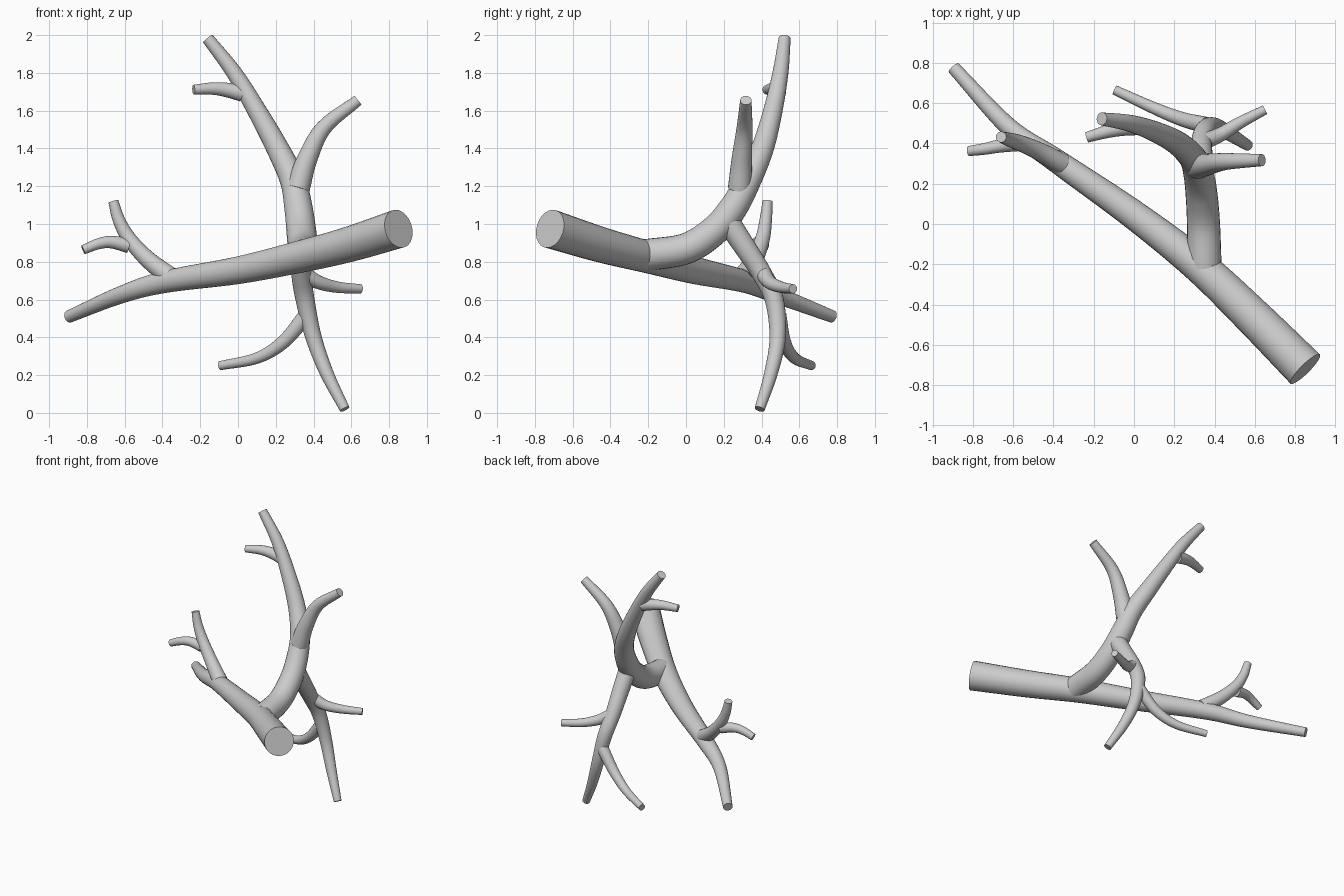
import bpy, bmesh, math
from mathutils import Vector

SIDES = 24
STEPS = 8


def spline(pts):
    """Catmull-Rom through (x, y, z, radius) points."""
    p = [Vector(q) for q in pts]
    p = [2 * p[0] - p[1]] + p + [2 * p[-1] - p[-2]]
    out = []
    for i in range(1, len(p) - 2):
        a, b, c, d = p[i - 1:i + 3]
        for s in range(STEPS):
            t = s / STEPS
            out.append(0.5 * (2 * b + (c - a) * t + (2 * a - 5 * b + 4 * c - d) * t**2
                              + (3 * b - a - 3 * c + d) * t**3))
    return out + [p[-2]]


def limb(name, pts):
    """Tapered round tube with flat capped ends."""
    path = spline(pts)
    pos = [q.to_3d() for q in path]
    bm = bmesh.new()
    rings, side = [], None
    for i, c in enumerate(pos):
        d = (pos[min(i + 1, len(pos) - 1)] - pos[max(i - 1, 0)]).normalized()
        side = d.orthogonal() if side is None else side - d * side.dot(d)
        side.normalize()
        up = d.cross(side)
        rings.append([bm.verts.new(c + path[i].w * (
            side * math.cos(k * math.tau / SIDES) + up * math.sin(k * math.tau / SIDES)))
            for k in range(SIDES)])
    for r, s in zip(rings, rings[1:]):
        for k in range(SIDES):
            j = (k + 1) % SIDES
            bm.faces.new((r[k], r[j], s[j], s[k]))
    bm.faces.new(rings[0][::-1])
    bm.faces.new(rings[-1])
    me = bpy.data.meshes.new(name)
    bm.to_mesh(me)
    bm.free()
    ob = bpy.data.objects.new(name, me)
    bpy.context.collection.objects.link(ob)
    bpy.ops.object.select_all(action='DESELECT')
    ob.select_set(True)
    bpy.context.view_layer.objects.active = ob
    bpy.ops.object.shade_smooth_by_angle(angle=math.radians(40))


# Main stem lying across the model
limb("main_stem", [(.85, -.72, .975, .103), (.58, -.45, .89, .094), (.32, -.205, .825, .085),
                   (0, .045, .755, .073), (-.38, .31, .695, .059), (-.62, .48, .625, .046),
                   (-.895, .775, .51, .033)])

# Large rising branch with its side shoots
limb("upper_branch", [(.35, -.21, .835, .085), (.345, 0, .87, .082), (.335, .15, .965, .079),
                      (.32, .25, 1.085, .075), (.29, .33, 1.23, .068), (.21, .405, 1.4, .06),
                      (.1, .46, 1.6, .051), (-.02, .5, 1.8, .042), (-.16, .522, 1.982, .032)])
limb("upper_side_branch", [(.318, .285, 1.19, .063), (.365, .295, 1.34, .054),
                           (.455, .31, 1.51, .042), (.635, .317, 1.655, .03)])
limb("upper_twig", [(.02, .485, 1.692, .044), (-.05, .477, 1.708, .039),
                    (-.13, .46, 1.717, .033), (-.235, .43, 1.711, .026)])

# Hanging branch with two twigs
limb("lower_branch", [(.335, .23, 1.0, .062), (.335, .31, .88, .058), (.335, .4, .74, .053),
                      (.355, .467, .6, .05), (.4, .485, .4, .043), (.47, .45, .21, .036),
                      (.565, .39, .02, .027)])
limb("lower_twig_right", [(.35, .41, .735, .042), (.43, .445, .69, .036),
                          (.53, .505, .665, .03), (.65, .567, .657, .024)])
limb("lower_twig_left", [(.36, .49, .515, .042), (.24, .52, .375, .036),
                         (.1, .575, .29, .03), (-.095, .665, .25, .024)])

# Forked shoot near the thin end of the stem
limb("end_shoot", [(-.36, .30, .72, .053), (-.48, .365, .815, .045), (-.575, .405, .92, .039),
                   (-.63, .422, 1.02, .033), (-.66, .432, 1.12, .027)])
limb("end_twig", [(-.58, .4, .885, .039), (-.67, .387, .904, .033),
                  (-.74, .373, .895, .029), (-.82, .362, .863, .025)])
